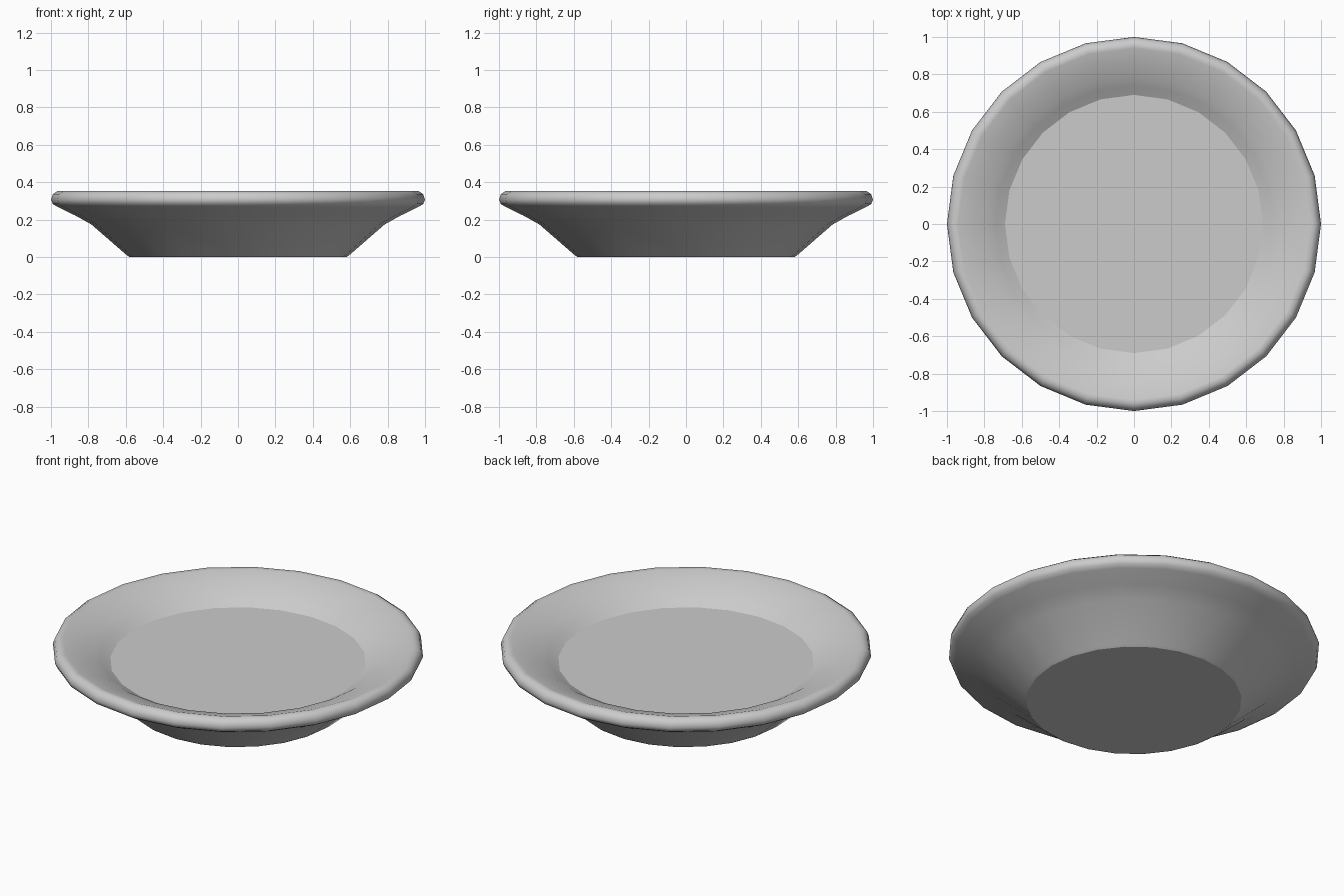
import bpy, bmesh
from math import sin, cos, tau

if "Cube" in bpy.data.objects:
    bpy.data.objects.remove(bpy.data.objects["Cube"])

SIDES = 24
# plate cross-section (radius, height): base edge, outer wall, rolled rim, inner wall, floor edge
PROFILE = [(0.58, 0.0), (0.595, 0.01), (0.785, 0.175), (0.87, 0.222), (0.965, 0.268),
           (0.99, 0.283), (1.0, 0.307), (0.99, 0.336), (0.965, 0.353), (0.94, 0.35),
           (0.86, 0.322), (0.78, 0.292), (0.74, 0.268), (0.69, 0.24)]


def lathe(name, profile, sides):
    """Revolve an open profile round z and close both ends with flat discs."""
    bm = bmesh.new()
    rings = [[bm.verts.new((r * cos(tau * i / sides), r * sin(tau * i / sides), z))
              for i in range(sides)] for r, z in profile]
    for a, b in zip(rings, rings[1:]):
        for i in range(sides):
            j = (i + 1) % sides
            bm.faces.new((a[i], a[j], b[j], b[i])).smooth = True
    # flat underside and flat floor
    bm.faces.new(rings[0][::-1]).smooth = False
    bm.faces.new(rings[-1]).smooth = False
    bmesh.ops.recalc_face_normals(bm, faces=bm.faces)
    mesh = bpy.data.meshes.new(name)
    bm.to_mesh(mesh)
    bm.free()
    obj = bpy.data.objects.new(name, mesh)
    bpy.context.collection.objects.link(obj)
    return obj


# shallow dish with rolled rim
lathe("plate", PROFILE, SIDES)
